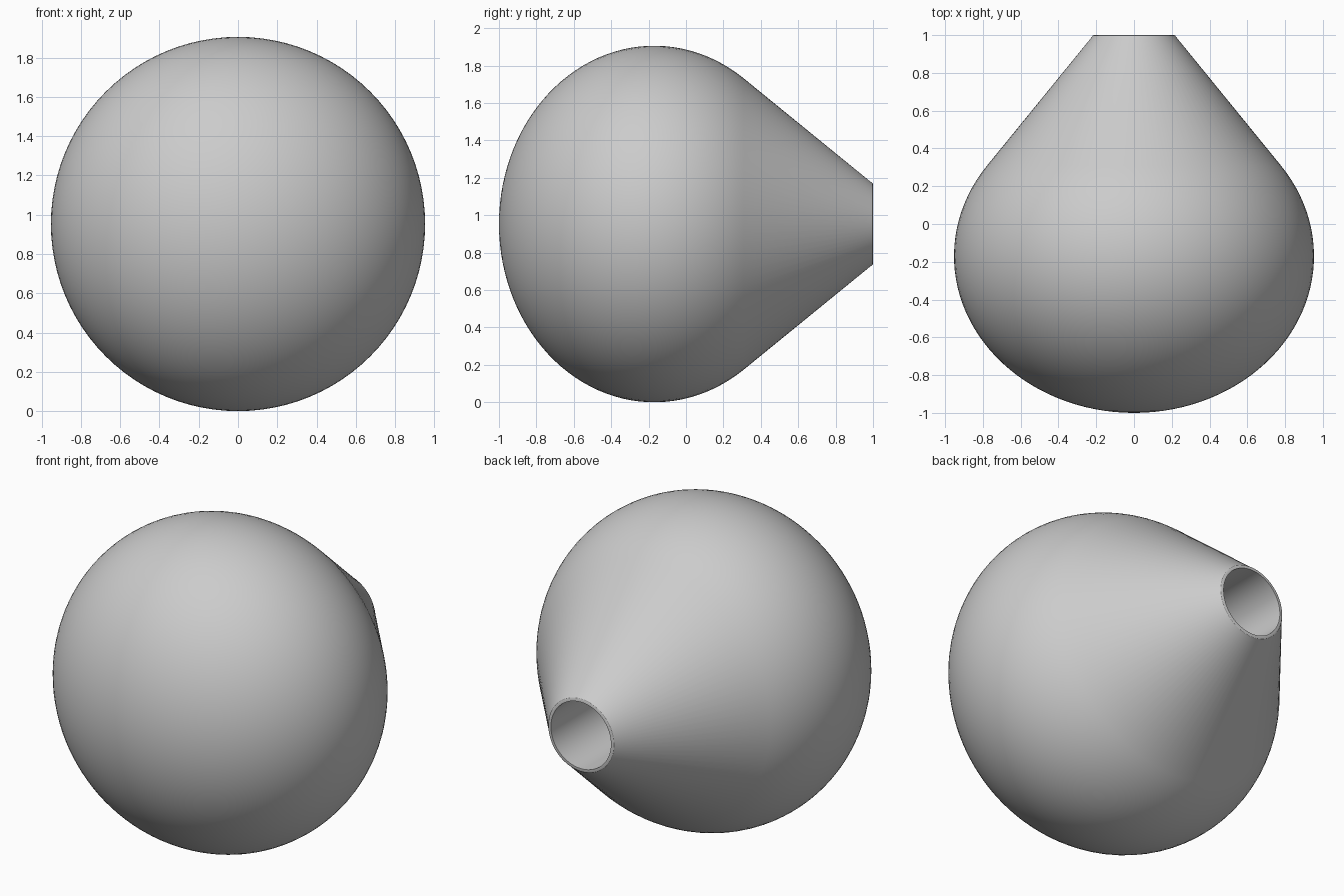
import bpy, bmesh, math
from mathutils import Vector, Matrix

cube = bpy.data.objects.get("Cube")
if cube:
    bpy.data.objects.remove(cube, do_unlink=True)

RADIUS = 0.953       # widest radius, also the height of the axis
DEPTH = 0.83         # half length of the rounded bulb
BULB_Y = -0.17       # centre of the bulb
SEGMENTS = 96

grey = bpy.data.materials.new("light grey")
grey.use_nodes = True
colour = (0.6, 0.6, 0.6, 1)
grey.diffuse_color = colour
grey.node_tree.nodes["Principled BSDF"].inputs["Base Color"].default_value = colour


def lathe(name, profile):
    """Spin (radius, y) points around the y axis."""
    bm = bmesh.new()
    verts = [bm.verts.new((r, y, 0)) for r, y in profile]
    edges = [bm.edges.new(pair) for pair in zip(verts, verts[1:])]
    bmesh.ops.spin(bm, geom=verts + edges, cent=(0, 0, 0), axis=(0, 1, 0),
                   angle=math.tau, steps=SEGMENTS, use_duplicate=False)
    bmesh.ops.remove_doubles(bm, verts=bm.verts, dist=0.0001)
    bmesh.ops.recalc_face_normals(bm, faces=bm.faces)
    bmesh.ops.translate(bm, verts=bm.verts, vec=(0, 0, RADIUS))
    mesh = bpy.data.meshes.new(name)
    bm.to_mesh(mesh)
    bm.free()
    mesh.materials.append(grey)
    obj = bpy.data.objects.new(name, mesh)
    bpy.context.collection.objects.link(obj)
    bpy.ops.object.select_all(action='DESELECT')
    obj.select_set(True)
    bpy.context.view_layer.objects.active = obj
    bpy.ops.object.shade_smooth_by_angle(angle=math.radians(30))
    return obj


# Rounded bulb, from the front pole to where the cone leaves it tangentially
STEPS = 40
END = math.radians(125.2)
profile = []
for i in range(STEPS + 1):
    a = END * i / STEPS
    profile.append((RADIUS * math.sin(a), BULB_Y - DEPTH * math.cos(a)))

# Straight cone, softened rim, then the bore down to its closed end
profile += [(0.225, 0.988), (0.219, 0.997), (0.212, 1.0),
            (0.2, 1.0), (0.2, 0.2), (0, 0.2)]
lathe("bulb_with_nozzle", profile)
